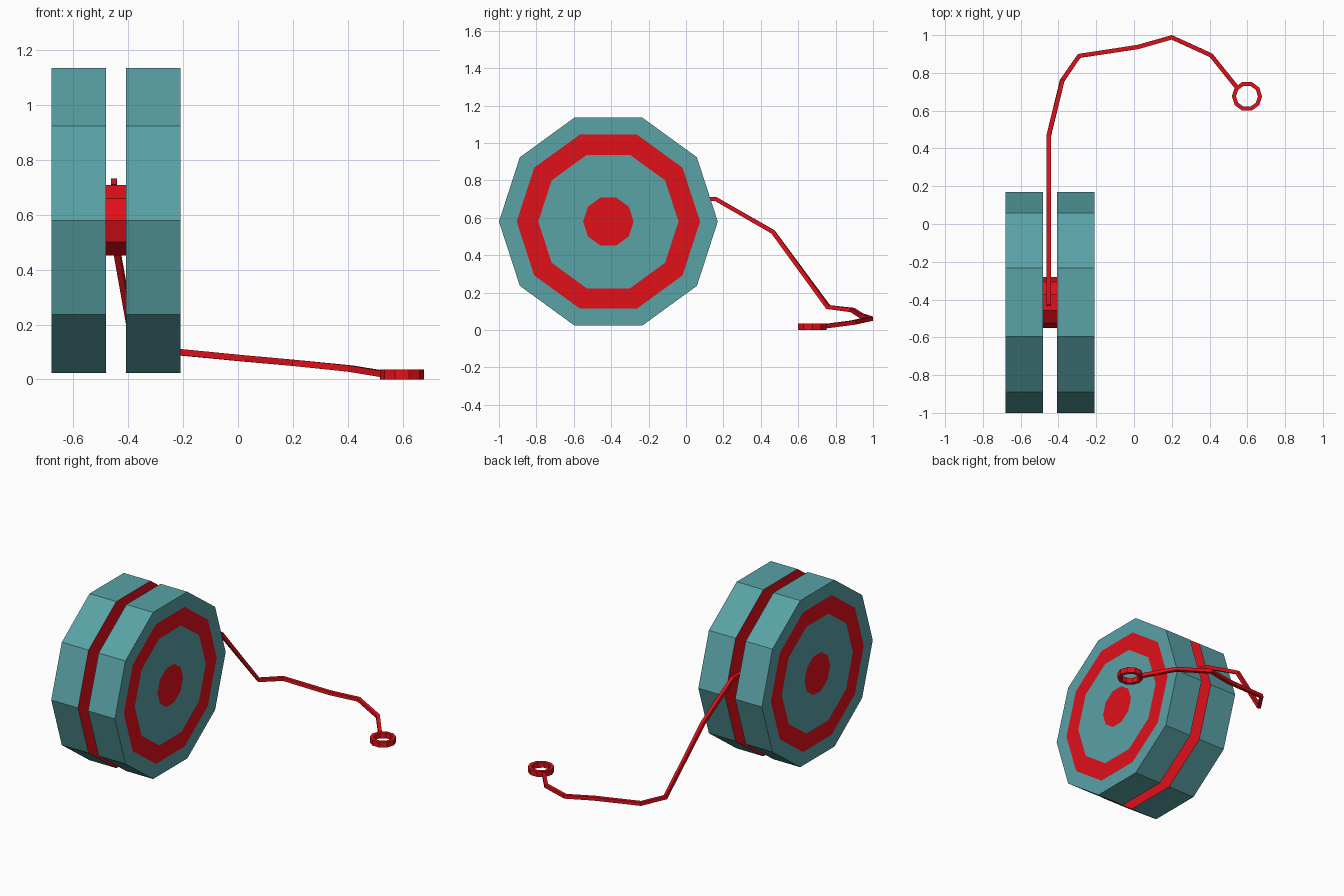
import bpy, bmesh
from math import cos, sin, tau
from mathutils import Vector

if "Cube" in bpy.data.objects:
    bpy.data.objects.remove(bpy.data.objects["Cube"])

SIDES = 10
AXLE = Vector((-0.445, -0.415, 0.58))


def material(name, color):
    m = bpy.data.materials.new(name)
    m.diffuse_color = color
    m.use_nodes = True
    m.node_tree.nodes["Principled BSDF"].inputs["Base Color"].default_value = m.diffuse_color
    return m


TEAL = material("teal", (0.10, 0.36, 0.38, 1))
RED = material("red", (0.75, 0.005, 0.01, 1))


def finish(name, bm, mats):
    bmesh.ops.recalc_face_normals(bm, faces=bm.faces)
    me = bpy.data.meshes.new(name)
    bm.to_mesh(me)
    bm.free()
    for m in mats:
        me.materials.append(m)
    ob = bpy.data.objects.new(name, me)
    bpy.context.collection.objects.link(ob)
    return ob


def bridge(bm, a, b, mat=0):
    n = len(a)
    for i in range(n):
        j = (i + 1) % n
        bm.faces.new((a[i], a[j], b[j], b[i])).material_index = mat


def x_loop(bm, x, r):
    return [bm.verts.new((x, AXLE.y + r * cos(tau * i / SIDES),
                          AXLE.z + r * sin(tau * i / SIDES))) for i in range(SIDES)]


# Discs: red inner face, teal rim, outer face with inlaid red ring and centre
def disc(name, x_in, x_out):
    bm = bmesh.new()
    loops = [x_loop(bm, x, r) for x, r in ((x_in, 0.585), (x_out, 0.585), (x_out, 0.49),
                                           (x_out, 0.375), (x_out, 0.135))]
    bm.faces.new(loops[0]).material_index = 1
    for a, b, mat in zip(loops, loops[1:], (0, 0, 1, 0)):
        bridge(bm, a, b, mat)
    bm.faces.new(loops[-1]).material_index = 1
    return finish(name, bm, (TEAL, RED))


for name, s in (("left_disc", -1), ("right_disc", 1)):
    disc(name, AXLE.x + s * 0.037, AXLE.x + s * 0.235)

# Axle between the discs
bm = bmesh.new()
ends = [x_loop(bm, AXLE.x + s * 0.037, 0.135) for s in (-1, 1)]
bridge(bm, *ends)
for e in ends:
    bm.faces.new(e)
finish("axle", bm, (RED,))

# String: square section swept along a path
path = [Vector(p) for p in (
    (-0.452, -0.43, 0.722), (-0.452, 0.16, 0.70), (-0.452, 0.465, 0.525),
    (-0.38, 0.76, 0.123), (-0.29, 0.89, 0.107), (0.02, 0.937, 0.077),
    (0.20, 0.988, 0.061), (0.408, 0.893, 0.04), (0.543, 0.725, 0.018))]
H = 0.0115
bm = bmesh.new()
sections = []
for i, p in enumerate(path):
    before = (p - path[max(i - 1, 0)]).normalized()
    after = (path[min(i + 1, len(path) - 1)] - p).normalized()
    t = (before + after).normalized()
    side = t.cross(Vector((0, 0, 1))).normalized()
    up = side.cross(t)
    sections.append([bm.verts.new(p + side * H * a + up * H * b)
                     for a, b in ((-1, -1), (1, -1), (1, 1), (-1, 1))])
for a, b in zip(sections, sections[1:]):
    bridge(bm, a, b)
bm.faces.new(sections[0])
bm.faces.new(sections[-1])
finish("string", bm, (RED,))

# Finger loop lying on the ground
bm = bmesh.new()
rings = [[bm.verts.new((0.598 + r * cos(tau * i / SIDES), 0.676 + r * sin(tau * i / SIDES), z))
          for i in range(SIDES)]
         for r, z in ((0.08, 0), (0.08, 0.036), (0.058, 0.036), (0.058, 0))]
for k in range(4):
    bridge(bm, rings[k], rings[(k + 1) % 4])
finish("finger_loop", bm, (RED,))
